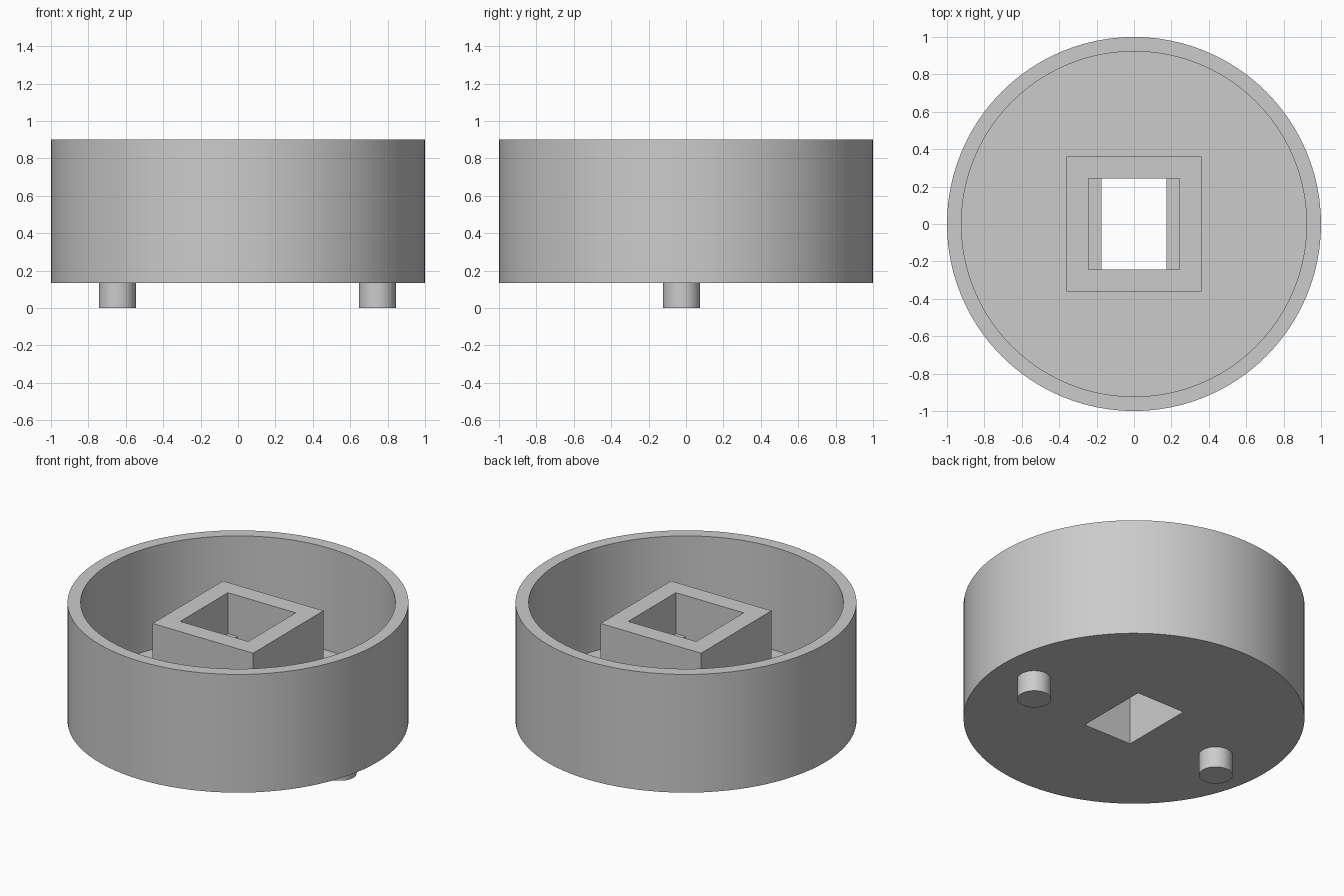
import bpy
import math

cube = bpy.data.objects.get("Cube")
if cube:
    bpy.data.objects.remove(cube, do_unlink=True)

# Key heights
BASE, FLOOR, LEDGE, HUB_TOP, RIM = 0.135, 0.235, 0.54, 0.805, 0.90

grey = bpy.data.materials.new("plain grey")
grey.use_nodes = True
COLOUR = (0.6, 0.6, 0.6, 1)
grey.diffuse_color = COLOUR
grey.node_tree.nodes["Principled BSDF"].inputs["Base Color"].default_value = COLOUR


def finish(ob, name):
    ob.name = name
    ob.data.materials.clear()
    ob.data.materials.append(grey)
    return ob


def cylinder(name, radius, z0, z1, x=0, y=0, sides=96):
    bpy.ops.mesh.primitive_cylinder_add(vertices=sides, radius=radius, depth=z1 - z0,
                                        location=(x, y, (z0 + z1) / 2))
    return finish(bpy.context.object, name)


def box(name, half_x, half_y, z0, z1):
    bpy.ops.mesh.primitive_cube_add(size=1, location=(0, 0, (z0 + z1) / 2))
    ob = bpy.context.object
    ob.scale = (2 * half_x, 2 * half_y, z1 - z0)
    bpy.ops.object.transform_apply(location=False, rotation=False, scale=True)
    return finish(ob, name)


def combine(target, tool, operation):
    mod = target.modifiers.new(operation.lower(), 'BOOLEAN')
    mod.operation = operation
    mod.solver = 'EXACT'
    mod.object = tool
    bpy.ops.object.select_all(action='DESELECT')
    target.select_set(True)
    bpy.context.view_layer.objects.active = target
    bpy.ops.object.modifier_apply(modifier=mod.name)
    bpy.data.objects.remove(tool, do_unlink=True)


def smooth(ob):
    bpy.ops.object.select_all(action='DESELECT')
    ob.select_set(True)
    bpy.context.view_layer.objects.active = ob
    bpy.ops.object.shade_smooth_by_angle(angle=math.radians(30))


# Open cup with a square hub rising from its floor
cup = cylinder("cup_with_hub", 1.0, BASE, RIM)
combine(cup, cylinder("cavity", 0.923, FLOOR, RIM + 0.2), 'DIFFERENCE')
combine(cup, box("hub", 0.36, 0.36, FLOOR - 0.05, HUB_TOP), 'UNION')

# Stepped opening: square socket above, narrower slot right through
combine(cup, box("socket", 0.243, 0.243, LEDGE, RIM + 0.2), 'DIFFERENCE')
combine(cup, box("slot", 0.173, 0.243, 0, LEDGE + 0.1), 'DIFFERENCE')
smooth(cup)

# Two round pegs under the base
for name, x in (("right_peg", -0.645), ("left_peg", 0.745)):
    smooth(cylinder(name, 0.099, 0, BASE + 0.02, x, -0.023, 48))
